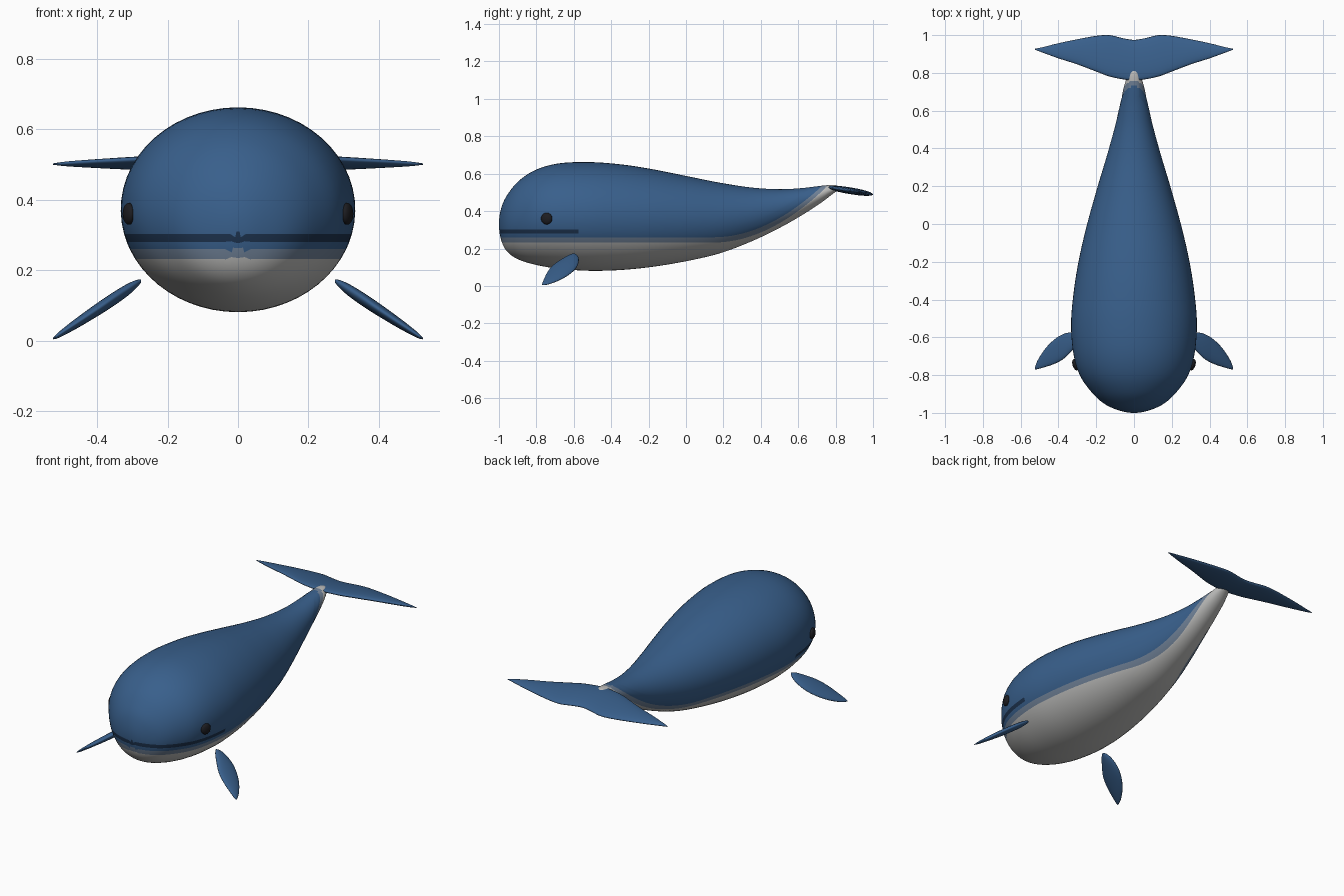
import bpy, bmesh
from math import sin, cos, asin, pi, sqrt

if "Cube" in bpy.data.objects:
    bpy.data.objects.remove(bpy.data.objects["Cube"])


def material(name, rgb):
    m = bpy.data.materials.new(name)
    m.diffuse_color = (*rgb, 1)
    m.use_nodes = True
    m.node_tree.nodes["Principled BSDF"].inputs["Base Color"].default_value = m.diffuse_color
    return m


blue = material("blue_skin", (0.04, 0.115, 0.26))
blend = material("blend_skin", (0.16, 0.22, 0.31))
pale = material("pale_belly", (0.5, 0.5, 0.49))
navy = material("mouth_navy", (0.012, 0.032, 0.075))
black = material("eye_black", (0.012, 0.012, 0.015))


def spline(points, steps, first=None):
    """Catmull-Rom through tuples; first is an optional phantom start point."""
    p = [first or points[0]] + list(points) + [points[-1]]
    out = []
    for i in range(1, len(p) - 2):
        for k in range(steps):
            t = k / steps
            out.append(tuple(
                0.5 * (2 * b + (c - a) * t + (2 * a - 5 * b + 4 * c - d) * t * t
                       + (3 * b - a - 3 * c + d) * t ** 3)
                for a, b, c, d in zip(*p[i - 1:i + 3])))
    out.append(tuple(points[-1]))
    return out


def loft(name, rings, mats, pick=lambda c: 0):
    """Skin a list of closed rings, capping both ends."""
    bm = bmesh.new()
    rows = [[bm.verts.new(co) for co in r] for r in rings]
    n = len(rings[0])
    for r0, r1 in zip(rows, rows[1:]):
        for j in range(n):
            k = (j + 1) % n
            bm.faces.new((r0[j], r0[k], r1[k], r1[j]))
    bm.faces.new(rows[0])
    bm.faces.new(rows[-1])
    bmesh.ops.remove_doubles(bm, verts=bm.verts, dist=1e-5)
    bmesh.ops.recalc_face_normals(bm, faces=bm.faces)
    for f in bm.faces:
        f.smooth = True
        f.material_index = pick(f.calc_center_median())
    mesh = bpy.data.meshes.new(name)
    bm.to_mesh(mesh)
    bm.free()
    for m in mats:
        mesh.materials.append(m)
    ob = bpy.data.objects.new(name, mesh)
    bpy.context.collection.objects.link(ob)
    return ob


# Body stations: y, top z, bottom z, half width
stations = [
    (-1.0, .335, .325, .004), (-.985, .425, .235, .085), (-.95, .495, .177, .16),
    (-.89, .565, .139, .225), (-.8, .622, .112, .287), (-.68, .655, .092, .322),
    (-.52, .662, .081, .333), (-.35, .650, .085, .318), (-.18, .624, .102, .290),
    (0, .588, .132, .248), (.18, .552, .174, .198), (.35, .526, .238, .147),
    (.5, .517, .310, .105), (.62, .523, .378, .077), (.72, .535, .443, .055),
    (.785, .540, .492, .035), (.812, .534, .510, .018), (.82, .524, .520, .003)]


# Height of the belly edge along the body
def belly_line(y, bottom=None):
    return 0.232 + (0.8 * (y - .15) ** 1.95 if y > .15 else 0)


def body_ring(y, top, bot, w):
    c, h = (top + bot) / 2, max((top - bot) / 2, .001)
    line = belly_line(y)
    # colour edges follow rows of vertices, kept apart where they clamp
    cuts = [asin(max(-.97 + .03 * i, min(.9 - .03 * (3 - i), (line + dz - c) / h)))
            for i, dz in enumerate((0, .028, .048, .07))]
    low, high = cuts[0], cuts[-1]
    angles = [pi / 2 + (high - pi / 2) * i / 16 for i in range(16)]
    angles += cuts[::-1]
    angles += [low + (-pi / 2 - low) * i / 10 for i in range(1, 11)]
    right = [(w * cos(a), y, c + h * sin(a)) for a in angles]
    right[0] = (0, y, top)
    right[-1] = (0, y, bot)
    return right + [(-x, yy, z) for x, yy, z in right[-2:0:-1]]


def body_colour(c):
    d = c.z - belly_line(c.y)
    if d < 0.002:
        return 2
    if d < .028:
        return 1
    if .046 < d < .07 and c.y < -.58:
        return 3
    return 0


y1, t1, b1, w1 = stations[1]
body = spline(stations, 6, first=(y1, b1, t1, -w1))
loft("body", [body_ring(*s) for s in body], [blue, blend, pale, navy], body_colour)


# Lens-shaped blade: x, front y, rear y, half thickness
def blade_ring(x, ya, yb, th, height, n=24):
    m, r = (ya + yb) / 2, (yb - ya) / 2
    ring = []
    for i in range(n):
        a = 2 * pi * i / n
        y = m + r * cos(a)
        ring.append((x, y, height(x, y) + th * sin(a)))
    return ring


# Tail fluke, mirrored about the centre
half = spline([
    (0, .760, .975, .018), (.06, .766, .984, .018), (.13, .781, 1.0, .018),
    (.2, .807, .996, .017), (.3, .845, .978, .015), (.4, .877, .957, .011),
    (.48, .906, .937, .007), (.525, .923, .928, .002)], 5,
    first=(-.06, .766, .984, .018))
fluke = [(-x, a, b, t) for x, a, b, t in half[:0:-1]] + half
loft("tail_fluke",
     [blade_ring(*s, lambda x, y: .526 - .16 * (y - .77)) for s in fluke], [blue])

# Flippers
fin = spline([
    (.275, -.605, -.592, .004), (.29, -.628, -.580, .012), (.32, -.662, -.573, .018),
    (.37, -.712, -.581, .020), (.42, -.740, -.610, .018), (.47, -.757, -.660, .014),
    (.51, -.768, -.722, .008), (.525, -.770, -.762, .002)], 5)
for side, label in ((1, "left"), (-1, "right")):
    rings = [[(side * x, y, z) for x, y, z in
              blade_ring(*s, lambda x, y: .168 - .655 * (x - .277))] for s in fin]
    loft(label + "_flipper", rings, [blue])

    # Eyes
    bpy.ops.mesh.primitive_uv_sphere_add(segments=24, ring_count=16, radius=.031,
                                         location=(side * .310, -.745, .36))
    eye = bpy.context.object
    eye.name = label + "_eye"
    eye.scale = (.5, 1, 1)
    eye.rotation_euler = (0, 0, side * -.3)
    eye.data.materials.append(black)
    bpy.ops.object.shade_smooth()
